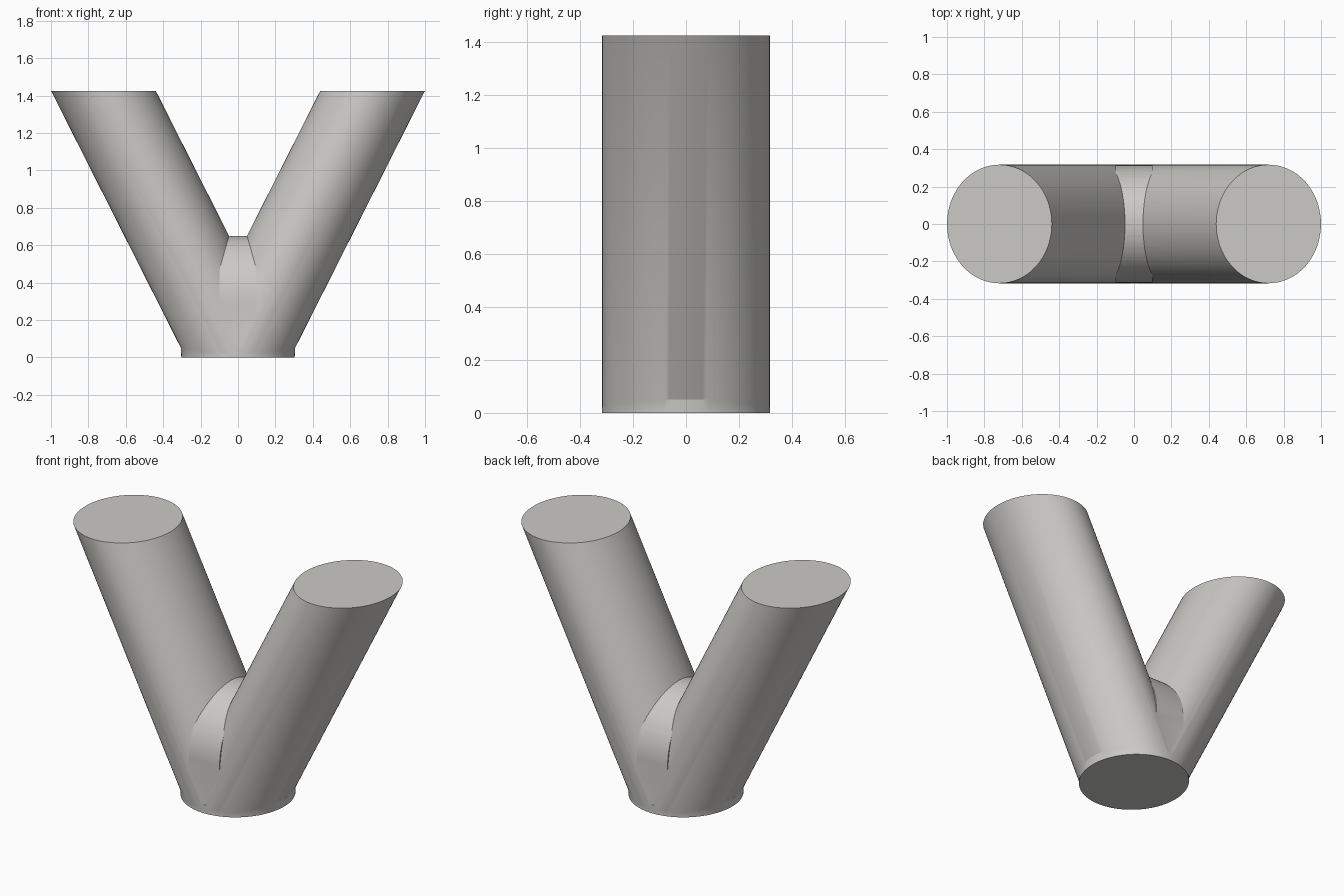
import bpy
import bmesh
from math import cos, sin, pi

cube = bpy.data.objects.get("Cube")
if cube:
    bpy.data.objects.remove(cube)

SIDES = 96
TOP = 1.425      # height of the cut tops
LEAN = 0.505     # sideways run of an arm per unit of height
DEPTH = 0.317    # half depth of the whole body

grey = bpy.data.materials.new("warm_grey")
grey.use_nodes = True
colour = (0.6, 0.59, 0.56, 1)
grey.diffuse_color = colour
grey.node_tree.nodes["Principled BSDF"].inputs["Base Color"].default_value = colour


def loft(name, loops):
    """Skin closed loops of points into a capped solid."""
    bm = bmesh.new()
    rings = [[bm.verts.new(p) for p in loop] for loop in loops]
    for low, high in zip(rings, rings[1:]):
        for i in range(len(low)):
            j = (i + 1) % len(low)
            bm.faces.new((low[i], low[j], high[j], high[i]))
    bm.faces.new(rings[0][::-1])
    bm.faces.new(rings[-1])
    bmesh.ops.recalc_face_normals(bm, faces=bm.faces)
    mesh = bpy.data.meshes.new(name)
    bm.to_mesh(mesh)
    bm.free()
    mesh.materials.append(grey)
    obj = bpy.data.objects.new(name, mesh)
    bpy.context.collection.objects.link(obj)
    return obj


def ellipse(cx, z, rx, ry):
    angles = [2 * pi * i / SIDES for i in range(SIDES)]
    return [(cx + rx * cos(a), ry * sin(a), z) for a in angles]


# Base collar
body = loft("forked_pipe", [ellipse(0, 0, 0.303, DEPTH + 0.001),
                            ellipse(0, 0.05, 0.306, DEPTH + 0.001)])

# Leaning arms with level cut tops
parts = []
for name, side in (("left_arm", 1), ("right_arm", -1)):
    parts.append(loft(name, [ellipse(side * LEAN * z, z, 0.28, DEPTH)
                             for z in (0.02, TOP)]))

# Domed web filling the crotch
web_depth = DEPTH - 0.002
profile = [(web_depth, 0.025), (web_depth, 0.2)]
for i in range(33):
    a = pi * i / 32
    profile.append((web_depth * cos(a), 0.3 + 0.35 * sin(a)))
profile += [(-web_depth, 0.2), (-web_depth, 0.025)]
web_sides = [[(s * min(LEAN * z, 0.1), y, z) for y, z in profile] for s in (-1, 1)]
parts.append(loft("crotch_web", web_sides))

# Fuse the parts into one body
bpy.context.view_layer.objects.active = body
body.select_set(True)
for part in parts:
    mod = body.modifiers.new("fuse", 'BOOLEAN')
    mod.operation = 'UNION'
    mod.solver = 'EXACT'
    mod.object = part
    bpy.ops.object.modifier_apply(modifier=mod.name)
    bpy.data.objects.remove(part)

bpy.ops.object.shade_smooth_by_angle(angle=pi / 7)
